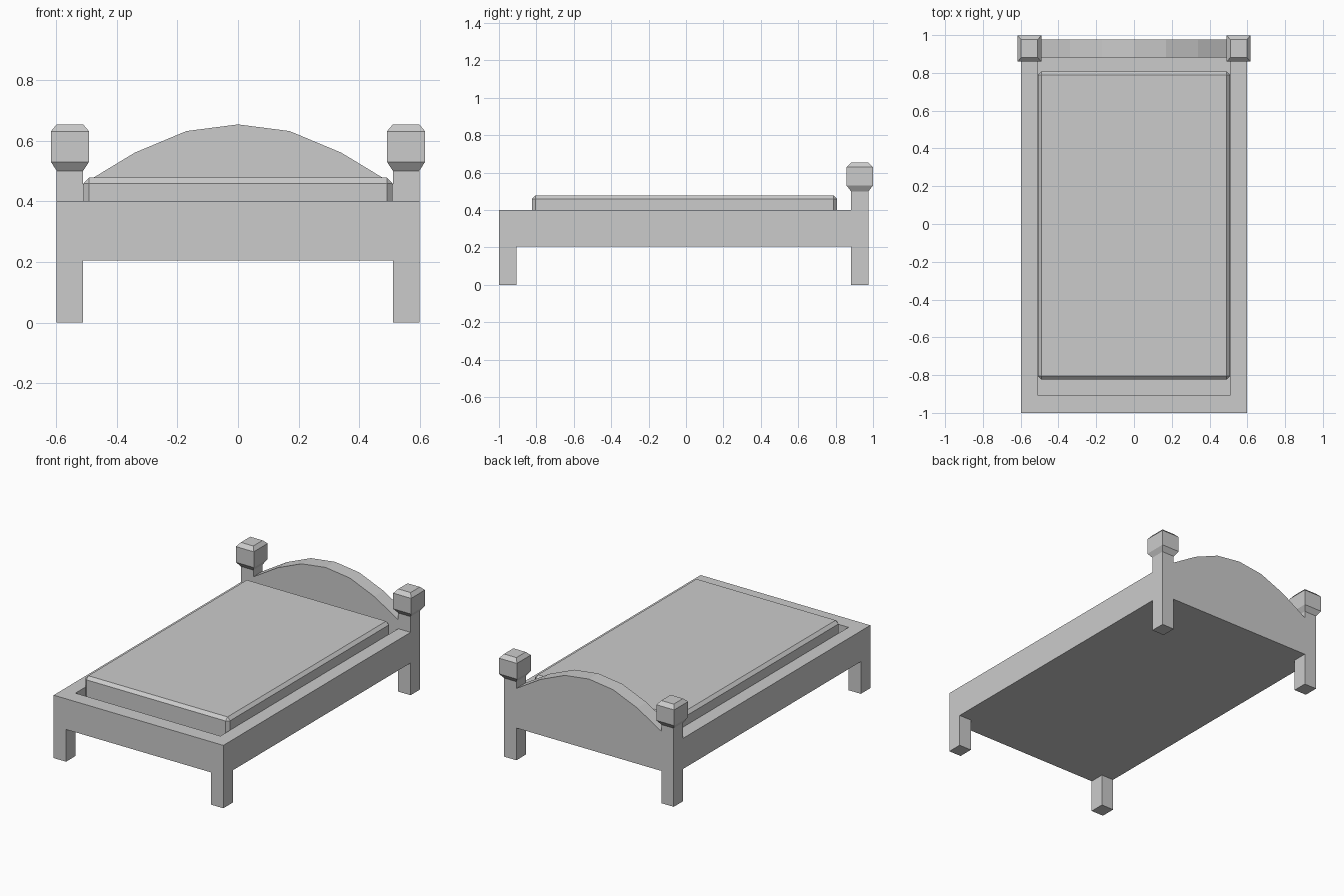
import bpy, bmesh
from mathutils import Vector

if "Cube" in bpy.data.objects:
    bpy.data.objects.remove(bpy.data.objects["Cube"])

XS = [-0.597, -0.51, 0.51, 0.597]      # outer and inner edges of side rails
YS = [-1.0, -0.905, 0.882, 0.976]      # outer and inner edges of end rails
Z_BOTTOM, Z_RAIL = 0.205, 0.40


def finish(bm, name):
    bmesh.ops.recalc_face_normals(bm, faces=bm.faces)
    mesh = bpy.data.meshes.new(name)
    bm.to_mesh(mesh)
    bm.free()
    obj = bpy.data.objects.new(name, mesh)
    bpy.context.collection.objects.link(obj)
    return obj


def extrude(bm, face, z, half=None, center=None):
    """Extrude one face to height z, optionally resizing it about a new centre."""
    new = bmesh.ops.extrude_discrete_faces(bm, faces=[face])["faces"][0]
    mid = face_mid = new.calc_center_median()
    for v in new.verts:
        if half:
            sx = 1 if v.co.x > face_mid.x else -1
            sy = 1 if v.co.y > face_mid.y else -1
            v.co.x = center[0] + sx * half[0]
            v.co.y = center[1] + sy * half[1]
        v.co.z = z
    return new


# Bed frame: 3 x 3 slab, with legs, posts and mattress recess pulled out of its cells
bm = bmesh.new()
layers = []
for z in (Z_BOTTOM, Z_RAIL):
    grid = [[bm.verts.new((x, y, z)) for y in YS] for x in XS]
    cells = {}
    for i in range(3):
        for j in range(3):
            quad = [grid[i][j], grid[i + 1][j], grid[i + 1][j + 1], grid[i][j + 1]]
            cells[i, j] = bm.faces.new(quad if z == Z_RAIL else quad[::-1])
    layers.append((grid, cells))
(low, bottom), (high, top) = layers
rim = [(i, 0) for i in range(3)] + [(3, j) for j in range(3)]
rim += [(i, 3) for i in (3, 2, 1)] + [(0, j) for j in (3, 2, 1)]
for (a, b), (c, d) in zip(rim, rim[1:] + rim[:1]):
    bm.faces.new((low[a][b], low[c][d], high[c][d], high[a][b]))

# Legs
for i in (0, 2):
    for j in (0, 2):
        extrude(bm, bottom[i, j], 0.0)

# Recess under the mattress
extrude(bm, top[1, 1], 0.30)

# Head posts with flared, chamfered caps
for i, s in ((0, -1), (2, 1)):
    c = (s * 0.5535, 0.929)
    face = extrude(bm, top[i, 2], 0.50)
    for z, half in ((0.53, (0.063, 0.070)), (0.63, (0.063, 0.070)), (0.653, (0.0435, 0.047))):
        face = extrude(bm, face, z, half, c)
finish(bm, "bed_frame")

# Arched headboard standing on the back rail
arch = [(-0.51, 0.457), (-0.34, 0.56), (-0.17, 0.631), (0, 0.653)]
arch += [(-x, z) for x, z in arch[2::-1]]
bm = bmesh.new()
outline = [(-0.51, Z_RAIL)] + arch + [(0.51, Z_RAIL)]
face = bm.faces.new([bm.verts.new((x, YS[2], z)) for x, z in outline])
ext = bmesh.ops.extrude_face_region(bm, geom=[face])
bmesh.ops.translate(bm, vec=Vector((0, YS[3] - YS[2], 0)),
                    verts=[g for g in ext["geom"] if isinstance(g, bmesh.types.BMVert)])
finish(bm, "headboard")

# Mattress with chamfered edges
bm = bmesh.new()
bmesh.ops.create_cube(bm, size=1)
bmesh.ops.scale(bm, vec=(1.018, 1.632, 0.178), verts=bm.verts)
bmesh.ops.translate(bm, vec=(0, -0.008, 0.389), verts=bm.verts)
mattress = finish(bm, "mattress")
bevel = mattress.modifiers.new("chamfer", 'BEVEL')
bevel.width = 0.019
bevel.segments = 1
